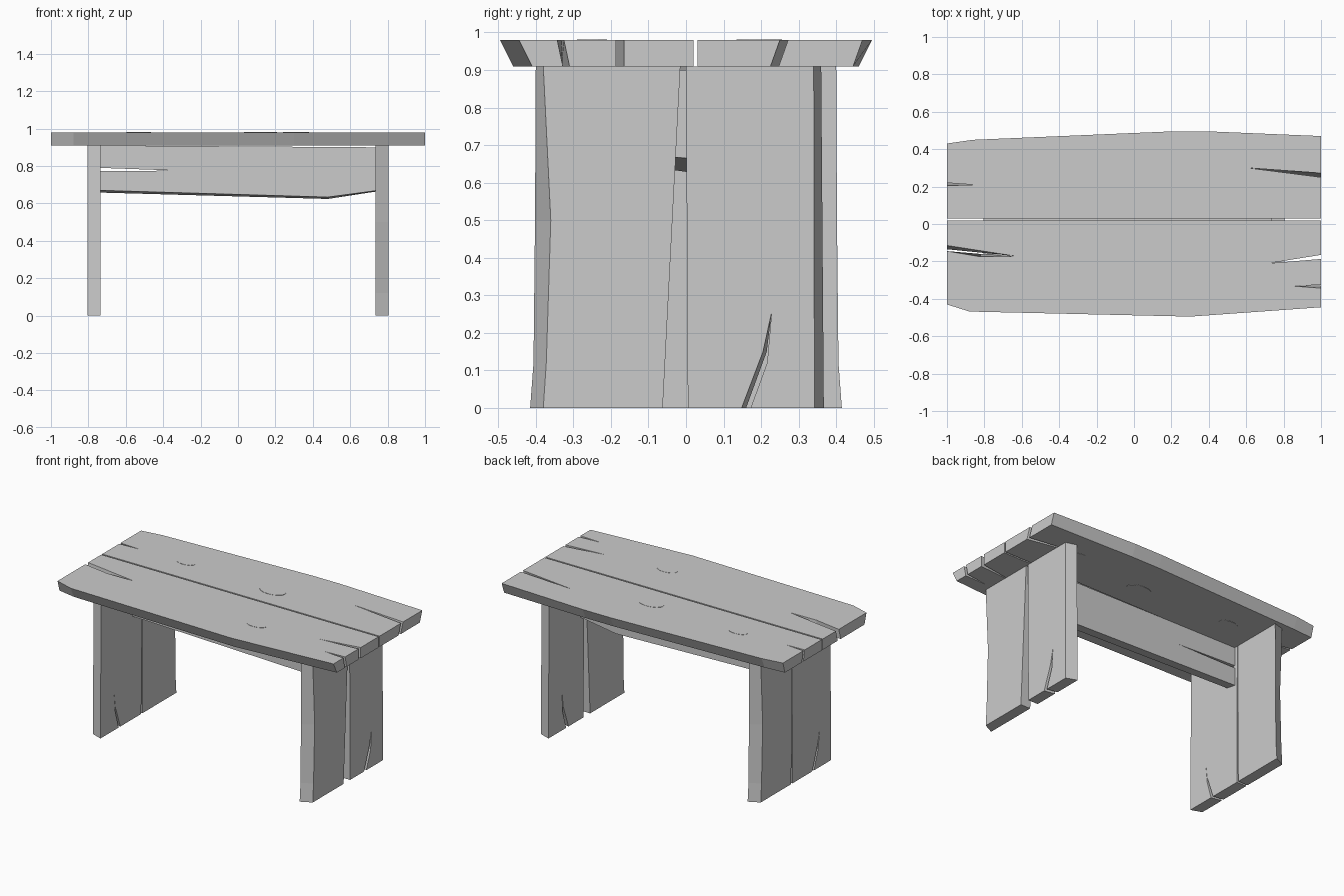
import bpy, bmesh, math

if "Cube" in bpy.data.objects:
    bpy.data.objects.remove(bpy.data.objects["Cube"])


def prism(name, pts, d0, d1, place):
    """Board from an outline (u, v, du, dv); du/dv shift the outline on the far face."""
    bm = bmesh.new()
    near = [bm.verts.new(place(p[0], p[1], d0)) for p in pts]
    far = [bm.verts.new(place(p[0] + p[2], p[1] + p[3], d1)) for p in pts]
    bm.faces.new(near)
    bm.faces.new(far[::-1])
    n = len(pts)
    for i in range(n):
        j = (i + 1) % n
        bm.faces.new((near[j], near[i], far[i], far[j]))
    bmesh.ops.recalc_face_normals(bm, faces=bm.faces[:])
    caps = [f for f in bm.faces if len(f.verts) > 4]
    bmesh.ops.triangulate(bm, faces=caps, ngon_method='EAR_CLIP')
    mesh = bpy.data.meshes.new(name)
    bm.to_mesh(mesh)
    bm.free()
    obj = bpy.data.objects.new(name, mesh)
    bpy.context.collection.objects.link(obj)
    return obj


def flat(u, v, d):      # lying board: outline in x, y
    return (u, v, d)


def across(u, v, d):    # leg board: outline in y, z
    return (d, u, v)


def along(u, v, d):     # stretcher board: outline in x, z
    return (u, d, v)


def turned(u, v, d):    # leg board turned half round z
    return (-d, -u, v)


# Top boards with split ends and sloping outer edges
back_top = [
    (-1, .03, 0, 0), (1, .03, 0, 0),
    (1, .25, 0, -.025), (.61, .30, 0, 0), (1, .272, 0, -.025),
    (1, .47, 0, -.025), (.4, .495, 0, -.035), (.2, .495, 0, -.035),
    (-.86, .45, 0, -.03), (-1, .43, 0, -.02),
    (-1, .22, 0, .015), (-.86, .21, 0, 0), (-1, .205, 0, .015)]
front_top = [
    (1, .02, 0, 0), (-1, .02, 0, 0),
    (-1, -.115, 0, -.02), (-.63, -.172, 0, 0), (-.82, -.175, 0, .015), (-1, -.145, 0, -.02),
    (-1, -.43, 0, .02), (-.88, -.468, 0, .035), (.3, -.495, 0, .035),
    (1, -.445, 0, .035),
    (1, -.343, 0, .015), (.85, -.332, 0, 0), (1, -.325, 0, .015),
    (1, -.187, 0, 0), (.72, -.21, 0, 0), (1, -.165, 0, 0)]
prism("back_top_board", back_top, .98, .91, flat)
prism("front_top_board", front_top, .98, .91, flat)

# Knots running through the top boards
for i, (x, y, rx, ry) in enumerate([(-.53, .22, .065, .035),
                                    (.12, .187, .088, .052),
                                    (.31, -.25, .07, .04)]):
    ring = [(x + rx * math.cos(a * math.tau / 16), y + ry * math.sin(a * math.tau / 16), 0, 0)
            for a in range(16)]
    prism(f"knot_{i + 1}", ring, .9815, .9085, flat)


# Legs: a plain board and a split board each, the left pair turned round
def leg(side, place, gap, split):
    gap_top, gap_low, right_top = gap
    plain = [(-.38, 0, -.035, 0), (gap_low, 0, 0, 0), (gap_top, .91, 0, 0),
             (-.38, .91, -.02, 0), (-.36, .5, -.042, 0), (-.372, .12, -.034, 0)]
    a, b, bend = split
    cracked = [(right_top + .005, 0, 0, 0), (a, 0, .012, 0), (.205, .15, .01, 0),
               (.228, .255, 0, 0), (bend, .12, .005, 0), (b, 0, .012, 0),
               (.342, 0, .025, 0), (.34, .91, .02, 0), (right_top, .91, 0, 0)]
    prism(side + "_leg_plain_board", plain, .805, .735, place)
    prism(side + "_leg_split_board", cracked, .805, .735, place)


leg("right", across, (-.015, -.062, 0), (.148, .172, .216))
leg("left", turned, (-.064, -.066, -.058), (.15, .168, .21))

# Stretcher board between the legs, with a split at its left end
stretcher = [
    (-.735, .67, 0, -.012), (.48, .634, 0, -.01), (.735, .668, 0, -.005),
    (.735, .9, 0, 0), (-.735, .91, 0, 0),
    (-.735, .79, 0, 0), (-.31, .775, 0, 0), (-.735, .774, 0, 0)]
prism("stretcher", stretcher, -.035, .035, along)
